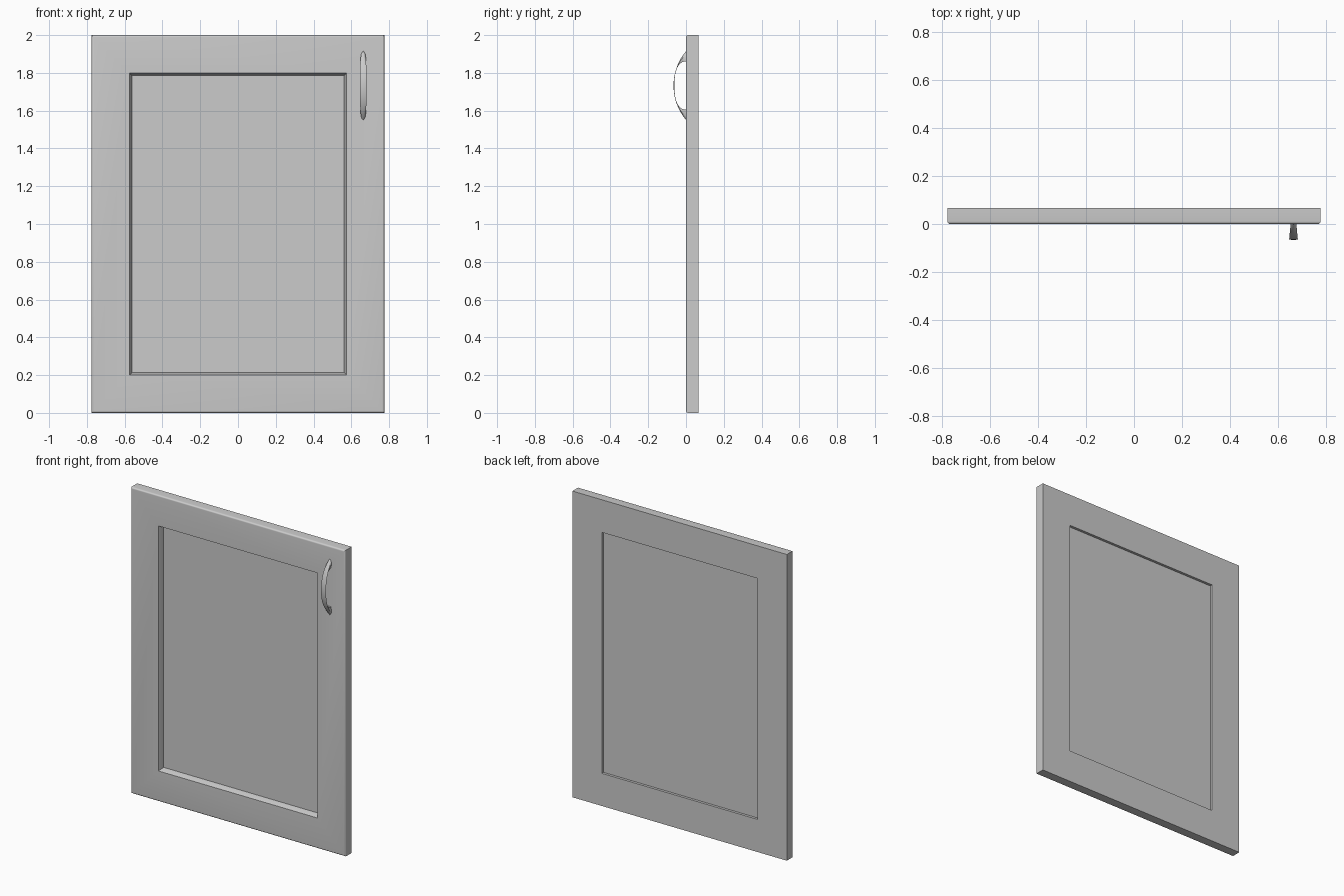
import bpy
import bmesh
import math

if "Cube" in bpy.data.objects:
    bpy.data.objects.remove(bpy.data.objects["Cube"])

WIDTH, HEIGHT, THICK = 1.55, 2.0, 0.066


def make_material(name, level):
    mat = bpy.data.materials.new(name)
    mat.use_nodes = True
    colour = (level, level, level, 1)
    mat.diffuse_color = colour
    mat.node_tree.nodes["Principled BSDF"].inputs["Base Color"].default_value = colour
    return mat


grey = make_material("plain grey", 0.6)


def loft(name, rings, closed, smooth_angle):
    """Skin a list of equal-length point rings; cap the ends unless closed."""
    bm = bmesh.new()
    loops = [[bm.verts.new(p) for p in ring] for ring in rings]
    pairs = list(zip(loops, loops[1:]))
    if closed:
        pairs.append((loops[-1], loops[0]))
    else:
        bm.faces.new(loops[0])
        bm.faces.new(loops[-1])
    for a, b in pairs:
        for i in range(len(a)):
            j = (i + 1) % len(a)
            bm.faces.new((a[i], a[j], b[j], b[i]))
    bmesh.ops.recalc_face_normals(bm, faces=bm.faces)
    mesh = bpy.data.meshes.new(name)
    bm.to_mesh(mesh)
    bm.free()
    mesh.materials.append(grey)
    obj = bpy.data.objects.new(name, mesh)
    bpy.context.collection.objects.link(obj)
    bpy.ops.object.select_all(action="DESELECT")
    obj.select_set(True)
    bpy.context.view_layer.objects.active = obj
    bpy.ops.object.shade_smooth_by_angle(angle=math.radians(smooth_angle))
    return obj


def rectangle(inset, y):
    x = WIDTH / 2 - inset
    low, high = inset, HEIGHT - inset
    return [(-x, y, low), (x, y, low), (x, y, high), (-x, y, high)]


# Door frame: sloped front opening, rounded outer front edge, straight back
RADIUS = 0.011
profile = [(0.213, 0.036), (0.2, 0)]
for k in range(6):
    a = math.pi / 2 * k / 5
    profile.append((RADIUS * (1 - math.sin(a)), RADIUS * (1 - math.cos(a))))
profile += [(0, THICK), (0.213, THICK)]
loft("door_frame", [rectangle(*p) for p in profile], True, 30)

# Recessed centre panel
loft("centre_panel", [rectangle(0.212, 0.036), rectangle(0.212, 0.049)], False, 30)

# Bow handle: crowned section swept along an outer and an inner arc
HANDLE_X, HANDLE_Z = 0.663, 1.733
HALF, REACH = 0.182, 0.066
ARC_R = (HALF ** 2 + REACH ** 2) / (2 * REACH)
ARC_END = math.asin(HALF / ARC_R)
STEPS = 24
sections = []
for k in range(STEPS + 1):
    t = 2 * k / STEPS - 1
    a = t * ARC_END
    outer_y = ARC_R * (1 - math.cos(a)) - REACH
    outer_z = ARC_R * math.sin(a)
    # the inner curve is a squarish half oval that meets the door at the feet
    b = t * math.pi / 2
    inner_y = -0.062 * math.cos(b) ** 0.8 if abs(t) < 1 else 0
    inner_z = 0.127 * math.copysign(abs(math.sin(b)) ** 0.9, t)
    half_width = 0.018 - 0.006 * t * t
    ring = []
    for s in (-1, -0.85, -0.5, 0, 0.5, 0.85, 1):
        drop = 0.35 * s * s
        ring.append((HANDLE_X + s * half_width,
                     outer_y + drop * (inner_y - outer_y),
                     HANDLE_Z + outer_z + drop * (inner_z - outer_z)))
    for s in (0.85, -0.85):
        ring.append((HANDLE_X + s * half_width, inner_y, HANDLE_Z + inner_z))
    sections.append(ring)
loft("bow_handle", sections, False, 40)
